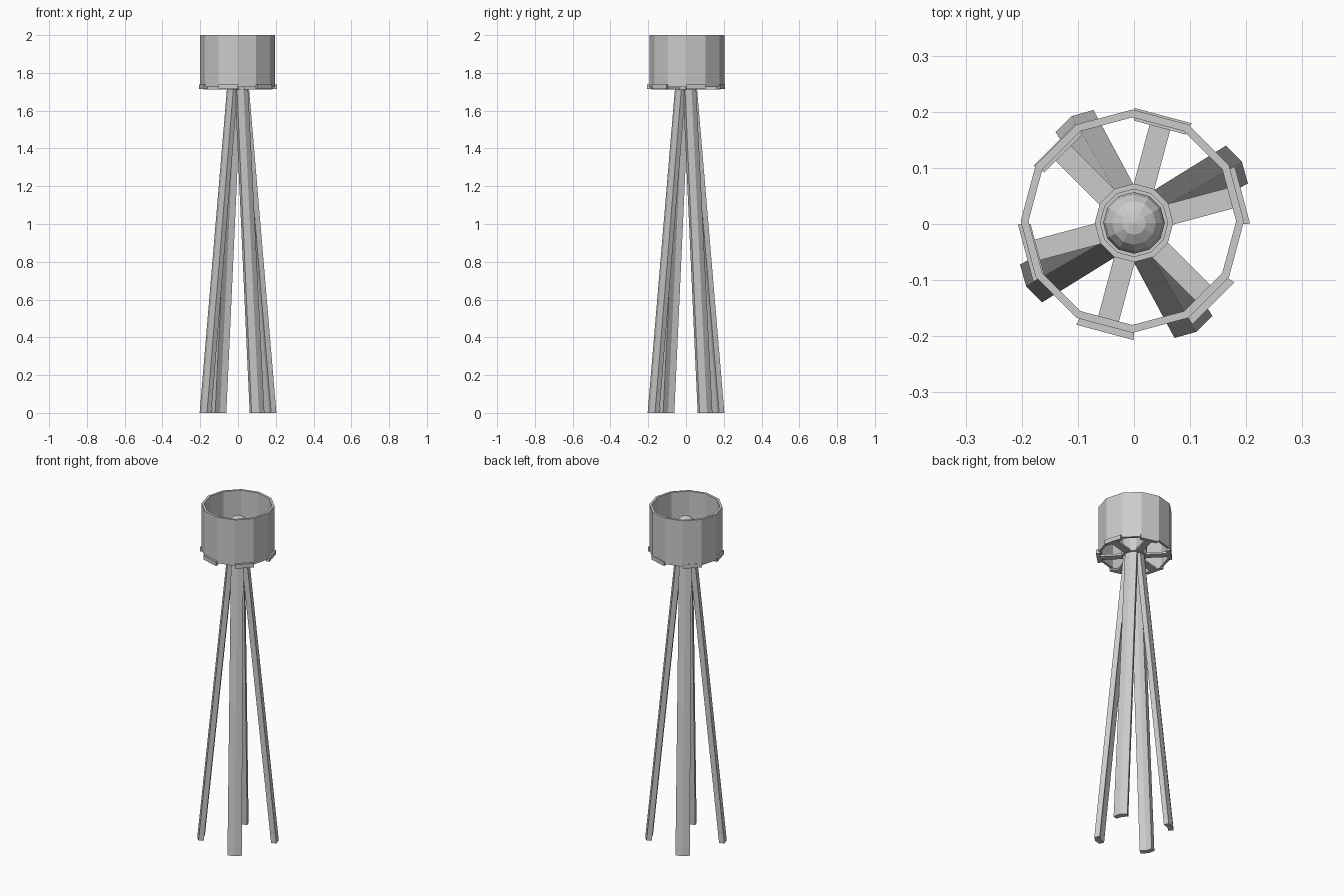
import bpy, bmesh
from math import sin, cos, radians, pi
from mathutils import Vector, Matrix

if "Cube" in bpy.data.objects:
    bpy.data.objects.remove(bpy.data.objects["Cube"])

def finish(bm, name):
    bmesh.ops.recalc_face_normals(bm, faces=bm.faces)
    me = bpy.data.meshes.new(name)
    bm.to_mesh(me)
    bm.free()
    ob = bpy.data.objects.new(name, me)
    bpy.context.collection.objects.link(ob)
    return ob

def lathe(name, profile, closed=False, centre=(0, 0), n=12):
    # Revolve (radius, z) points around a vertical axis
    bm = bmesh.new()
    rings = []
    for r, z in profile:
        if r < 1e-6:
            rings.append([bm.verts.new((centre[0], centre[1], z))] * n)
        else:
            rings.append([bm.verts.new((centre[0] + r * cos(2 * pi * i / n),
                                        centre[1] + r * sin(2 * pi * i / n), z)) for i in range(n)])
    pairs = list(zip(rings, rings[1:]))
    if closed:
        pairs.append((rings[-1], rings[0]))
    for a, b in pairs:
        for i in range(n):
            j = (i + 1) % n
            quad = list(dict.fromkeys([a[i], a[j], b[j], b[i]]))
            bm.faces.new(quad)
    return finish(bm, name)

def loft(name, bottom, top, angle):
    # Join two matching outlines into a solid, turned about z
    bm = bmesh.new()
    rot = Matrix.Rotation(radians(angle), 4, 'Z')
    lo = [bm.verts.new(rot @ Vector(p)) for p in bottom]
    hi = [bm.verts.new(rot @ Vector(p)) for p in top]
    n = len(lo)
    for i in range(n):
        j = (i + 1) % n
        bm.faces.new((lo[i], lo[j], hi[j], hi[i]))
    bm.faces.new(lo)
    bm.faces.new(hi)
    return finish(bm, name)

def slab(name, plan, z0, z1, angle):
    return loft(name, [(x, y, z0) for x, y in plan], [(x, y, z1) for x, y in plan], angle)

# Open drum shade
lathe("shade", [(0.199, 1.725), (0.199, 2.0), (0.185, 2.0), (0.185, 1.725)],
      closed=True, centre=(-0.003, 0.005))

# Lamp socket with raised rim
lathe("socket", [(0, 1.712), (0.068, 1.712), (0.07, 1.83), (0.06, 1.83), (0.06, 1.815), (0, 1.815)],
      centre=(0, 0.002))

# Round bulb with a neck
R, ZC = 0.055, 1.88
bulb = [(0.035, 1.81)]
bulb += [(R * cos(radians(a)), ZC + R * sin(radians(a))) for a in (-45, -22.5, 0, 22.5, 45, 67.5)]
bulb += [(0, ZC + R)]
lathe("bulb", bulb, centre=(0, 0.002))

# Six spokes, each ending in a clip under one facet of the shade
for k in range(6):
    a = 15 + 60 * k
    slab(f"spoke_{k + 1}", [(0.05, -0.019), (0.185, -0.019), (0.185, 0.019), (0.05, 0.019)],
         1.713, 1.725, a)
    slab(f"clip_{k + 1}", [(0.178, -0.048), (0.2, -0.053), (0.2, 0.053), (0.178, 0.048)],
         1.714, 1.738, a)

# Four splayed legs with a bowed strip section
def leg_section(u, half, z):
    return [(u - 0.01, -half, z), (u, 0, z), (u - 0.01, half, z),
            (u - 0.039, half * 0.88, z), (u - 0.031, 0, z), (u - 0.039, -half * 0.88, z)]

for k in range(4):
    loft(f"leg_{k + 1}", leg_section(0.222, 0.039, 0), leg_section(0.058, 0.034, 1.715), 30 + 90 * k)
